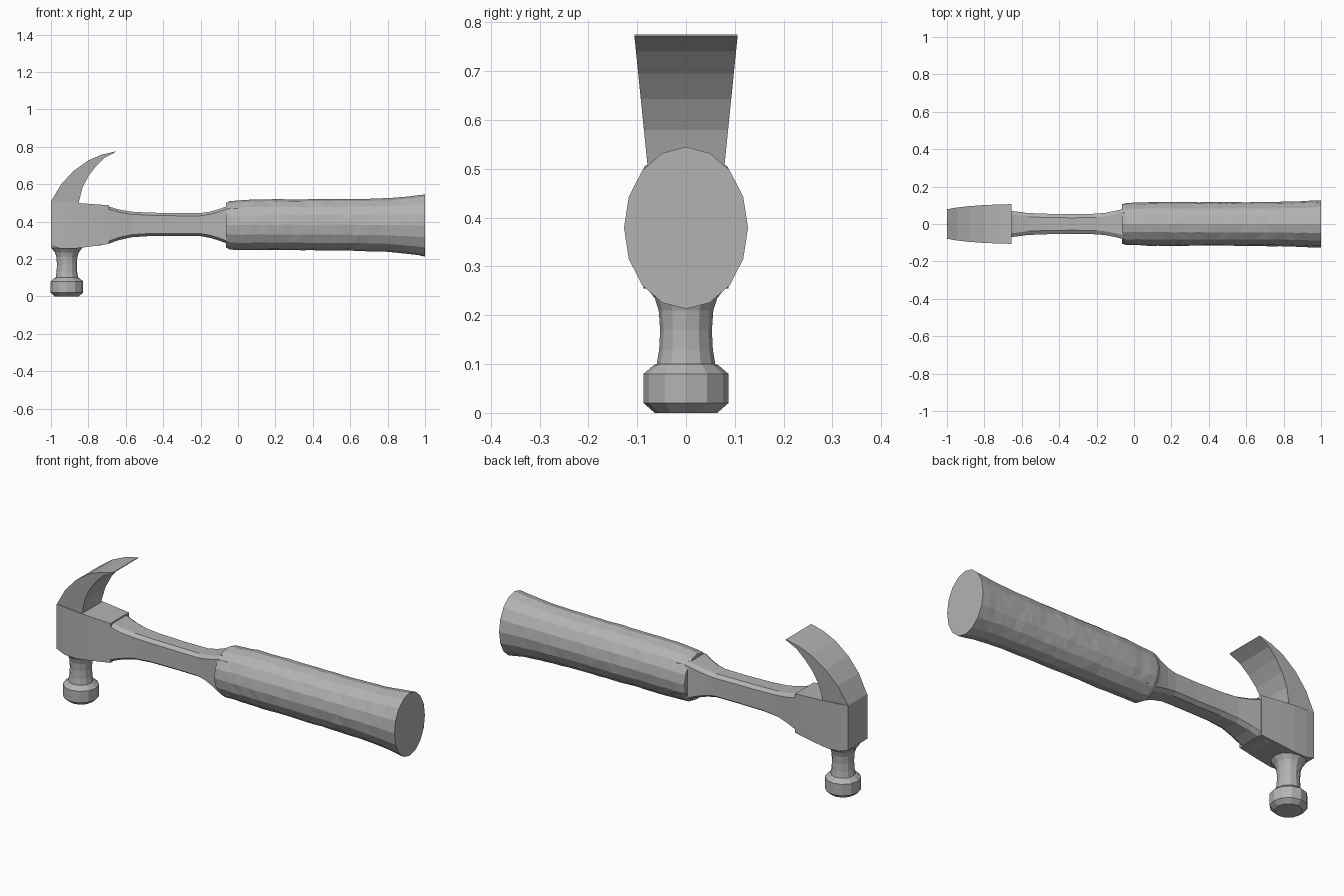
import bpy, bmesh, math, random
from mathutils import Vector

random.seed(4)
cube = bpy.data.objects.get("Cube")
if cube:
    bpy.data.objects.remove(cube, do_unlink=True)

grey = bpy.data.materials.new("plain grey")
grey.use_nodes = True
colour = (0.45, 0.45, 0.45, 1)
grey.diffuse_color = colour
grey.node_tree.nodes["Principled BSDF"].inputs["Base Color"].default_value = colour


def loft(name, rings, jitter=0.0):
    """Skin a list of equal-length point rings and cap both ends."""
    bm = bmesh.new()
    rows = [[bm.verts.new(p) for p in ring] for ring in rings]
    n = len(rows[0])
    for a, b in zip(rows, rows[1:]):
        for i in range(n):
            j = (i + 1) % n
            bm.faces.new((a[i], a[j], b[j], b[i]))
    caps = [bm.faces.new(rows[0][::-1]), bm.faces.new(rows[-1])]
    if jitter:
        for row in rows[1:-1]:
            for v in row:
                v.co += Vector(random.uniform(-jitter, jitter) for _ in range(3))
        bmesh.ops.triangulate(bm, faces=[f for f in bm.faces if f not in caps])
    bmesh.ops.recalc_face_normals(bm, faces=bm.faces)
    mesh = bpy.data.meshes.new(name)
    bm.to_mesh(mesh)
    bm.free()
    mesh.materials.append(grey)
    obj = bpy.data.objects.new(name, mesh)
    bpy.context.collection.objects.link(obj)
    return obj


def interpolate(rows, t):
    """Piecewise linear lookup of a row by its first value."""
    for a, b in zip(rows, rows[1:]):
        if t <= b[0]:
            f = (t - a[0]) / (b[0] - a[0])
            return [p + (q - p) * f for p, q in zip(a, b)]
    return rows[-1]


def ellipse(x, half_y, low, high, n=16):
    mid, half_z = (low + high) / 2, (high - low) / 2
    return [(x, half_y * math.sin(k * math.tau / n),
             mid + half_z * math.cos(k * math.tau / n)) for k in range(n)]


def chamfered(x, w, low, high, cy, cz):
    """Rectangle with cut corners in the plane across the handle."""
    half = [(w - cy, low), (w, low + cz), (w, high - cz), (w - cy, high)]
    return [(x, y, z) for y, z in half] + [(x, -y, z) for y, z in half[::-1]]


# Grip: oval sleeve flaring to the butt; columns are x, half width, low, high
grip = [(-0.065, 0.105, 0.262, 0.498), (-0.045, 0.112, 0.25, 0.51),
        (0.1, 0.117, 0.248, 0.519), (0.6, 0.117, 0.245, 0.52),
        (0.8, 0.119, 0.238, 0.525), (0.9, 0.122, 0.23, 0.532),
        (1.0, 0.127, 0.213, 0.545)]
stations = [-0.065] + [-0.045 + 1.045 * k / 24 for k in range(25)]
loft("grip", [ellipse(*interpolate(grip, x)) for x in stations], 0.0015)

# Neck: waisted shaft with chamfered edges
neck = [(-0.75, 0.074, 0.27, 0.488), (-0.69, 0.074, 0.282, 0.48),
        (-0.64, 0.068, 0.3, 0.465), (-0.57, 0.059, 0.316, 0.453),
        (-0.48, 0.055, 0.322, 0.448), (-0.33, 0.053, 0.322, 0.445),
        (-0.2, 0.055, 0.322, 0.445), (-0.15, 0.06, 0.313, 0.453),
        (-0.1, 0.07, 0.298, 0.467), (-0.06, 0.08, 0.283, 0.482),
        (0.0, 0.085, 0.28, 0.485)]
loft("neck", [chamfered(*row, 0.02, 0.014) for row in neck])

# Head block: slightly bulged sides, small chamfer underneath
block = [(-1.0, 0.08, 0.272, 0.508), (-0.95, 0.085, 0.256, 0.505),
         (-0.88, 0.087, 0.255, 0.501), (-0.8, 0.084, 0.265, 0.495),
         (-0.69, 0.077, 0.28, 0.487)]
loft("head_block", [[(x, s * w, z) for s, z in
                     ((1, low), (1, high), (-1, high), (-1, low))]
                    for x, w, low, high in block])

# Claw: curved wedge that widens towards the thin tip
outer = [(-1.0, 0.49), (-1.0, 0.508), (-0.945, 0.6), (-0.88, 0.67),
         (-0.8, 0.727), (-0.73, 0.757), (-0.656, 0.775)]
inner = [(-0.85, 0.49), (-0.85, 0.508), (-0.832, 0.58), (-0.8, 0.643),
         (-0.76, 0.695), (-0.715, 0.74), (-0.654, 0.772)]
rings = []
for o, i in zip(outer, inner):
    ring = []
    for (x, z), s in ((o, -1), (o, 1), (i, 1), (i, -1)):
        w = 0.079 + 0.027 * max(0, z - 0.508) / 0.267
        ring.append((x, s * w, z))
    rings.append(ring)
loft("claw", rings)

# Striking end: turned throat and bevelled face
profile = [(0.0, 0.064), (0.02, 0.087), (0.08, 0.087), (0.098, 0.066),
           (0.1, 0.06), (0.13, 0.055), (0.17, 0.053), (0.21, 0.056),
           (0.235, 0.064), (0.258, 0.082), (0.3, 0.082)]
loft("striking_face", [[(-0.915 + r * math.cos(k * math.tau / 12),
                         r * math.sin(k * math.tau / 12), z)
                        for k in range(12)] for z, r in profile])
